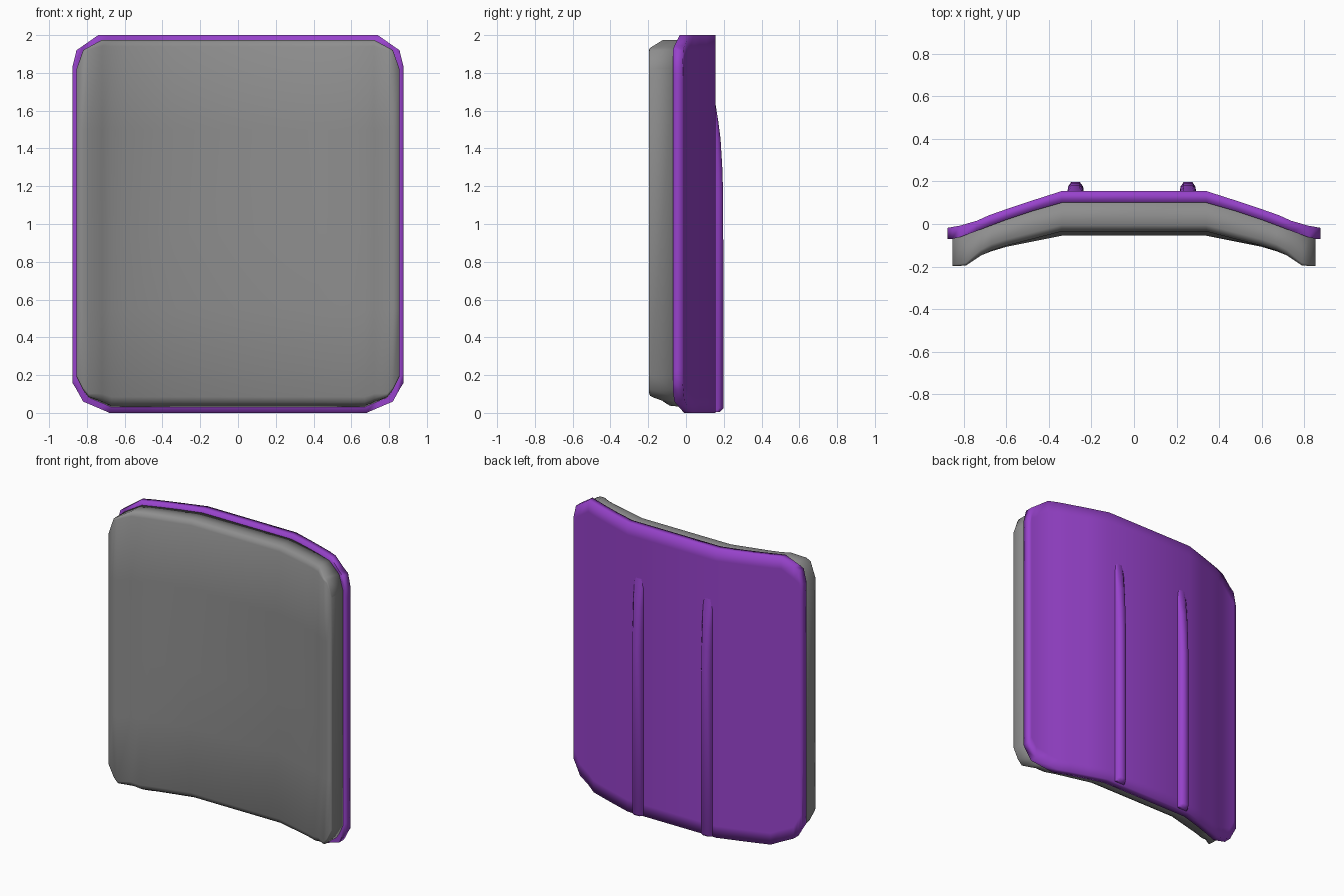
import bpy, bmesh
from math import radians

if "Cube" in bpy.data.objects:
    bpy.data.objects.remove(bpy.data.objects["Cube"])


def loft(name, sections, angle, material):
    """Skin a list of equal-length closed sections and cap both ends."""
    bm = bmesh.new()
    rings = [[bm.verts.new(p) for p in s] for s in sections]
    n = len(rings[0])
    for a, b in zip(rings, rings[1:]):
        for i in range(n):
            j = (i + 1) % n
            bm.faces.new((a[i], a[j], b[j], b[i]))
    bm.faces.new(rings[0])
    bm.faces.new(rings[-1])
    bmesh.ops.recalc_face_normals(bm, faces=bm.faces)
    mesh = bpy.data.meshes.new(name)
    bm.to_mesh(mesh)
    bm.free()
    ob = bpy.data.objects.new(name, mesh)
    bpy.context.collection.objects.link(ob)
    mesh.materials.append(material)
    bpy.ops.object.select_all(action='DESELECT')
    ob.select_set(True)
    bpy.context.view_layer.objects.active = ob
    bpy.ops.object.shade_smooth_by_angle(angle=radians(angle))
    return ob


def both_sides(stations):
    """Mirror half-width stations (x first) into a full left-to-right list."""
    return [(-s[0], *s[1:]) for s in reversed(stations)] + stations


def colour(name, rgb):
    mat = bpy.data.materials.new(name)
    mat.diffuse_color = (*rgb, 1)
    mat.use_nodes = True
    mat.node_tree.nodes["Principled BSDF"].inputs["Base Color"].default_value = mat.diffuse_color
    return mat


purple = colour("purple", (0.31, 0.055, 0.60))
dark_grey = colour("dark_grey", (0.27, 0.27, 0.27))

# Curved back shell: x, bottom z, top z, front y, back y
shell = [
    (0.34, 0.0, 2.0, 0.10, 0.155),
    (0.48, 0.0, 2.0, 0.06, 0.11),
    (0.60, 0.0, 2.0, 0.02, 0.07),
    (0.68, 0.0, 2.0, -0.01, 0.042),
    (0.74, 0.026, 2.0, -0.033, 0.015),
    (0.82, 0.06, 1.944, -0.062, -0.008),
    (0.855, 0.124, 1.92, -0.07, -0.014),
    (0.877, 0.16, 1.83, -0.07, -0.018),
]
loft("back_shell", [
    [(x, f, b), (x, f, b + 0.05), (x, f, t - 0.05), (x, f, t),
     (x, k, t), (x, k, t - 0.08), (x, k, b + 0.08), (x, k, b)]
    for x, b, t, f, k in both_sides(shell)], 95, purple)

# Cushion: x, bottom z, top z, front y, back y, lumbar bulge, rim rounding
pad = [
    (0.34, 0.03, 1.975, -0.035, 0.105, 0.02, 1),
    (0.60, 0.03, 1.975, -0.102, 0.025, 0.005, 1),
    (0.67, 0.03, 1.975, -0.125, 0.0, 0.003, 1),
    (0.72, 0.052, 1.975, -0.148, -0.02, 0, 0.9),
    (0.79, 0.081, 1.937, -0.195, -0.047, 0, 0.4),
    (0.82, 0.12, 1.92, -0.197, -0.057, 0, 0.3),
    (0.855, 0.19, 1.82, -0.197, -0.065, 0, 0.3),
]
loft("cushion", [
    [(x, k, b), (x, f + 0.04 * r, b + 0.008 * r),
     (x, f + 0.012 * r, b + 0.025 * r), (x, f, b + 0.055 * r),
     (x, f - bulge, 0.55), (x, f - bulge, 0.95), (x, f, 1.5),
     (x, f, t - 0.035 * r), (x, f + 0.012 * r, t - 0.012 * r),
     (x, f + 0.03 * r, t), (x, k, t)]
    for x, b, t, f, k, bulge, r in both_sides(pad)], 95, dark_grey)

# Two tapering ribs on the back: z, crest y
rib = [(0.005, 0.18), (0.025, 0.198), (1.15, 0.197), (1.3, 0.192),
       (1.45, 0.183), (1.55, 0.17), (1.66, 0.152)]
for side, cx in (("left", -0.275), ("right", 0.254)):
    loft(side + "_rib", [
        [(cx - 0.038, 0.14, z), (cx - 0.036, 0.14 + (y - 0.14) * 0.6, z),
         (cx - 0.02, y, z), (cx + 0.02, y, z),
         (cx + 0.036, 0.14 + (y - 0.14) * 0.6, z), (cx + 0.038, 0.14, z)]
        for z, y in rib], 60, purple)
